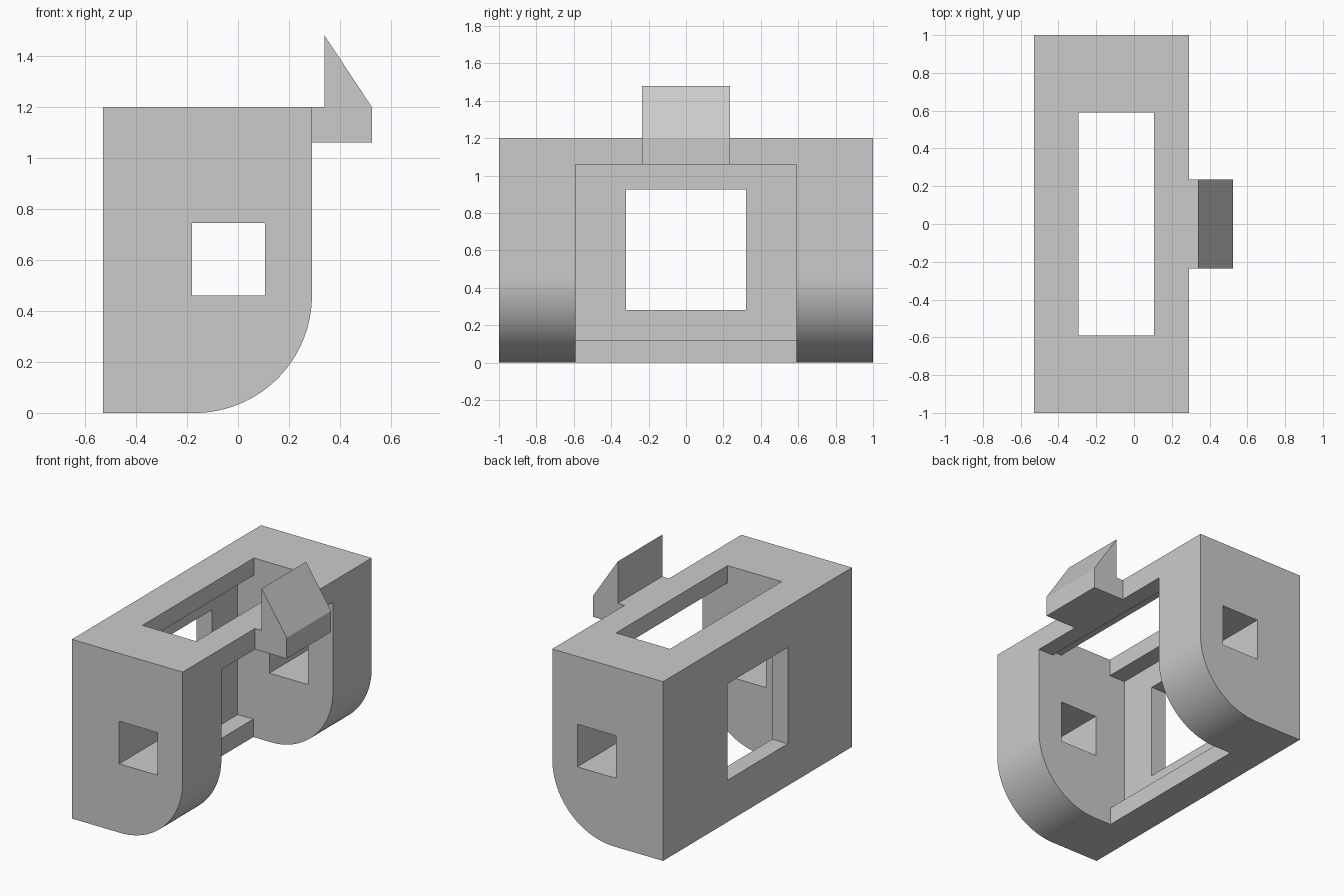
import bpy, bmesh, math

if "Cube" in bpy.data.objects:
    bpy.data.objects.remove(bpy.data.objects["Cube"], do_unlink=True)

grey = bpy.data.materials.new("light_grey")
grey.use_nodes = True
COLOUR = (0.6, 0.6, 0.6, 1)
grey.diffuse_color = COLOUR
grey.node_tree.nodes["Principled BSDF"].inputs["Base Color"].default_value = COLOUR


def extrude(name, profile, half):
    """Extrude an x-z outline along y, from -half to half."""
    bm = bmesh.new()
    face = bm.faces.new([bm.verts.new((x, -half, z)) for x, z in profile])
    res = bmesh.ops.extrude_face_region(bm, geom=[face])
    new = [g for g in res["geom"] if isinstance(g, bmesh.types.BMVert)]
    bmesh.ops.translate(bm, verts=new, vec=(0, 2 * half, 0))
    bmesh.ops.recalc_face_normals(bm, faces=bm.faces)
    mesh = bpy.data.meshes.new(name)
    bm.to_mesh(mesh)
    bm.free()
    mesh.materials.append(grey)
    obj = bpy.data.objects.new(name, mesh)
    bpy.context.collection.objects.link(obj)
    return obj


def rect(x0, x1, z0, z1):
    return [(x0, z0), (x1, z0), (x1, z1), (x0, z1)]


def cut(target, cutter):
    """Subtract the cutter from the target, then remove the cutter."""
    bpy.context.view_layer.objects.active = target
    mod = target.modifiers.new("cut", 'BOOLEAN')
    mod.operation = 'DIFFERENCE'
    mod.solver = 'EXACT'
    mod.object = cutter
    bpy.ops.object.modifier_apply(modifier=mod.name)
    bpy.data.objects.remove(cutter, do_unlink=True)


# Housing: square at the back and top, one large rounded lower corner
LEFT, RIGHT, TOP, R = -0.53, 0.29, 1.2, 0.46
STEPS = 32
outline = [(LEFT, TOP), (LEFT, 0)]
for i in range(STEPS + 1):
    a = math.pi / 2 * i / STEPS
    outline.append((RIGHT - R + R * math.sin(a), R - R * math.cos(a)))
outline.append((RIGHT, TOP))
housing = extrude("housing", outline, 1.0)

# Cavity between the ends, open at the top, front and underside
cavity = [(-0.30, -0.1), (-0.30, 0.12), (-0.415, 0.12), (-0.415, 1.085),
          (-0.295, 1.085), (-0.295, 1.3), (0.105, 1.3), (0.105, 1.085),
          (0.175, 1.085), (0.175, 1.06), (0.6, 1.06), (0.6, -0.1)]
cut(housing, extrude("cavity_cutter", cavity, 0.59))

# Window in the rear wall, and square holes through both ends
cut(housing, extrude("window_cutter", rect(-0.7, -0.35, 0.28, 0.925), 0.32))
cut(housing, extrude("end_hole_cutter", rect(-0.18, 0.105, 0.46, 0.745), 1.2))

# Catch with a sloped nose, on the upper front edge
catch = extrude("catch", [(RIGHT, 1.06), (0.525, 1.06), (0.525, TOP),
                          (0.34, 1.48), (0.34, TOP), (RIGHT, TOP)], 0.235)

# Smooth only the rounded corner
bpy.ops.object.select_all(action='DESELECT')
housing.select_set(True)
bpy.context.view_layer.objects.active = housing
bpy.ops.object.shade_smooth_by_angle(angle=math.radians(30))
